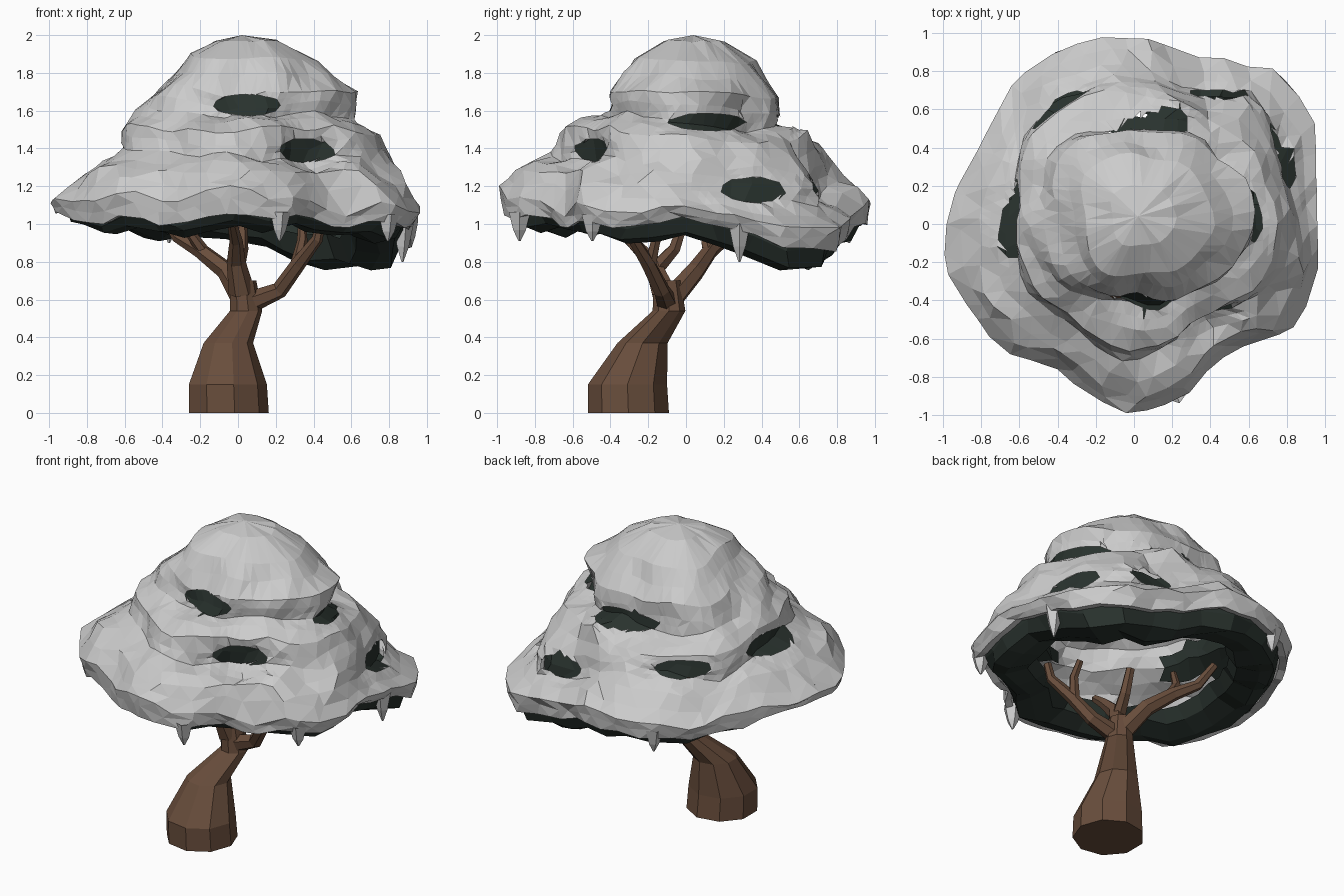
import bpy, bmesh, math, random
from mathutils import Vector, Matrix, noise

if "Cube" in bpy.data.objects:
    bpy.data.objects.remove(bpy.data.objects["Cube"])

random.seed(4)

def material(name, rgb):
    m = bpy.data.materials.new(name)
    m.diffuse_color = (*rgb, 1)
    m.use_nodes = True
    m.node_tree.nodes["Principled BSDF"].inputs["Base Color"].default_value = m.diffuse_color
    return m

BARK = material("bark", (0.14, 0.075, 0.045))
LEAF = material("dark_foliage", (0.022, 0.032, 0.027))

def finish(bm, name, mat=None):
    me = bpy.data.meshes.new(name)
    bm.to_mesh(me)
    bm.free()
    ob = bpy.data.objects.new(name, me)
    bpy.context.collection.objects.link(ob)
    if mat:
        me.materials.append(mat)
    return ob

def loft(bm, rings):
    """Bridge equal-length closed rings of points with quads."""
    vs = [[bm.verts.new(p) for p in ring] for ring in rings]
    n = len(vs[0])
    for a, b in zip(vs, vs[1:]):
        for i in range(n):
            j = (i + 1) % n
            bm.faces.new((a[i], a[j], b[j], b[i]))
    return vs

def tube(name, path, sides, flat=False):
    """Tapered tube through (x, y, z, radius) points."""
    pts = [Vector(p[:3]) for p in path]
    rings = []
    for k, p in enumerate(path):
        d = (pts[min(k + 1, len(pts) - 1)] - pts[max(k - 1, 0)]).normalized()
        d = Vector((0, 0, 1)) if flat else d
        q = Vector((0, 0, 1)).rotation_difference(d)
        rings.append([pts[k] + q @ Vector((p[3] * math.cos(a), p[3] * math.sin(a), 0))
                      for a in (math.tau * i / sides for i in range(sides))])
    bm = bmesh.new()
    vs = loft(bm, rings)
    bm.faces.new(vs[0][::-1])
    bm.faces.new(vs[-1])
    return finish(bm, name, BARK)

# Trunk and branches
tube("trunk", [(-.055, -.305, 0, .218), (-.06, -.31, .15, .213), (-.055, -.23, .37, .135),
               (.04, -.09, .54, .088), (.025, -.1, .70, .072)], 9, True)
branches = {
    "branch_left": [(.03, -.08, .6, .065), (-.06, .05, .75, .052), (-.2, .13, .86, .042),
                    (-.32, .22, .93, .032), (-.4, .28, 1.07, .025)],
    "branch_left_fork": [(-.18, .12, .85, .035), (-.25, .1, .95, .028), (-.26, .06, 1.06, .02)],
    "branch_right": [(.05, -.1, .58, .06), (.22, -.13, .65, .045), (.32, -.2, .79, .04),
                     (.42, -.28, .92, .03), (.44, -.29, 1.02, .025)],
    "branch_right_fork": [(.31, -.19, .78, .035), (.34, -.16, .91, .028), (.34, -.1, 1.0, .022)],
    "branch_middle": [(.02, -.12, .64, .07), (-.01, -.18, .8, .05), (-.01, -.29, .91, .035),
                      (-.03, -.4, 1.0, .025)],
    "branch_middle_fork": [(-.01, -.16, .76, .045), (.02, -.06, .87, .035), (.02, -.01, 1.02, .028)],
}
for nm, path in branches.items():
    tube(nm, path, 6)

# Canopy profiles (radius, height) every 45 degrees, from rim to crown
PROFILES = [
    [(.91, 1.0), (.95, 1.08), (.86, 1.18), (.84, 1.31), (.77, 1.49), (.60, 1.55), (.62, 1.69), (.40, 1.87)],
    [(1.05, .85), (1.09, .95), (.90, 1.1), (.82, 1.26), (.70, 1.43), (.56, 1.51), (.56, 1.68), (.40, 1.85)],
    [(.97, 1.0), (.99, 1.1), (.83, 1.25), (.76, 1.37), (.67, 1.46), (.49, 1.51), (.50, 1.66), (.34, 1.87)],
    [(.90, 1.0), (.92, 1.1), (.80, 1.25), (.70, 1.30), (.69, 1.43), (.54, 1.51), (.50, 1.68), (.35, 1.86)],
    [(.95, 1.02), (.96, 1.1), (.80, 1.27), (.60, 1.39), (.62, 1.5), (.52, 1.61), (.40, 1.73), (.26, 1.9)],
    [(.92, 1.02), (.95, 1.15), (.82, 1.3), (.66, 1.38), (.62, 1.5), (.48, 1.58), (.42, 1.72), (.28, 1.88)],
    [(.96, 1.05), (.98, 1.16), (.90, 1.27), (.70, 1.36), (.66, 1.5), (.42, 1.58), (.38, 1.7), (.23, 1.88)],
    [(.90, 1.0), (.92, 1.08), (.84, 1.25), (.64, 1.33), (.65, 1.5), (.48, 1.58), (.47, 1.7), (.32, 1.88)],
]
# Plan outline radius every 15 degrees
OUTLINE = [.95, .97, 1.09, 1.13, .98, .92, .99, 1.0, .98, .95, .92, .94,
           .98, .99, .97, .94, .87, .92, .99, .95, .83, .89, 1.0, .99]
SEG = 46

def cyc(vals, a):
    f = (a / math.tau * len(vals)) % len(vals)
    i = int(f)
    t = f - i
    t = t * t * (3 - 2 * t)
    return vals[i % len(vals)] * (1 - t) + vals[(i + 1) % len(vals)] * t

def canopy(a, row):
    """Point on the canopy (radius, height) at angle a and profile row 0..7."""
    k = min(int(row), 6)
    t = row - k
    r, z = [cyc([p[k][c] * (1 - t) + p[k + 1][c] * t for p in PROFILES], a) for c in (0, 1)]
    w = max(0, min(1, (6 - row) / 4))
    r *= 1 + w * (cyc(OUTLINE, a) / cyc([p[1][0] for p in PROFILES], a) - 1)
    p = Vector((r * math.cos(a), r * math.sin(a), z))
    r += .06 * noise.noise(p * 4.5) * min(1, .3 + row / 3)
    z += .075 * noise.noise(p * 4.5 + Vector((7, 3, 1))) * min(1, (8 - row) / 4)
    return r, z

JIT = [[random.uniform(-.3, .3) for _ in range(SEG)] for _ in range(15)]

def canopy_rings(scale=1.0, dz=0.0):
    rings = []
    for k in range(15):
        ring = []
        for i in range(SEG):
            a = math.tau * (i + .5 * (k % 2) + JIT[k][i]) / SEG
            r, z = canopy(a, k / 2)
            ring.append((r * scale * math.cos(a), r * scale * math.sin(a), z + dz))
        rings.append(ring)
    return rings

# Gaps in the snow: angle, height, half width, half height
GAPS = [(277, 1.63, .18, .055), (306, 1.39, .17, .06), (12, 1.54, .23, .045), (25, 1.18, .18, .065),
        (178, 1.38, .22, .055), (82, 1.53, .22, .045), (124, 1.36, .18, .05), (57, 1.18, .13, .06)]

def nearest_gap(c):
    """Scaled distance to the nearest gap, with the angle and height offset from it."""
    best = (9, 0, 0)
    for deg, z, w, h in GAPS:
        da = (math.atan2(c.y, c.x) - math.radians(deg) + math.pi) % math.tau - math.pi
        best = min(best, (math.hypot(da * math.hypot(c.x, c.y) / w, (c.z - z) / h), da, c.z - z))
    return best

def face_gap(f):
    return nearest_gap(f.calc_center_median())[0]

# Snow cap with a rolled lip and closed crown, cut open at the gaps
rings = canopy_rings()
lip = [(x * .95, y * .95, z + .01) for x, y, z in rings[0]]
bm = bmesh.new()
vs = loft(bm, [lip] + rings)
mid = []
half = SEG // 2
for i in range(half):
    p = (vs[-1][2 * i].co + vs[-1][2 * i + 1].co) / 2
    mid.append(bm.verts.new(((p.x - .03) * .5 + .03, (p.y - .04) * .5 + .04, 1.968 + random.uniform(-.008, .008))))
top = bm.verts.new((.02, .04, 2.0))
for i in range(half):
    j = (i + 1) % half
    a, b, c = vs[-1][2 * i], vs[-1][2 * i + 1], vs[-1][(2 * i + 2) % SEG]
    bm.faces.new((a, b, mid[i]))
    bm.faces.new((b, c, mid[j], mid[i]))
    bm.faces.new((mid[i], mid[j], top))
near = {e for f in bm.faces if face_gap(f) < 1.7 for e in f.edges}
bmesh.ops.subdivide_edges(bm, edges=list(near), cuts=1, use_grid_fill=True)
bmesh.ops.triangulate(bm, faces=bm.faces)
bmesh.ops.delete(bm, geom=[f for f in bm.faces if face_gap(f) < 1], context='FACES')
for v in bm.verts:                       # even out the edge of each gap
    d, da, dz = nearest_gap(v.co)
    if .5 < d < 1.5 and v.is_boundary:
        s = (1 / d - 1) * .8
        v.co = Matrix.Rotation(da * s, 3, 'Z') @ v.co + Vector((0, 0, dz * s))
finish(bm, "snow_cap")

# Dark foliage showing through the gaps
bm = bmesh.new()
loft(bm, canopy_rings(.95, -.015))
bmesh.ops.delete(bm, geom=[f for f in bm.faces if face_gap(f) > 1.9], context='FACES')
finish(bm, "foliage_in_gaps", LEAF)

# Dark foliage skirt under the rim, open in the middle and deepest at the back right
rings = []
for scale, drop in [(.965, -.08), (.95, .0), (.91, .04), (.82, .06), (.68, .02), (.62, -.06)]:
    ring = []
    for i in range(32):
        a = math.tau * (i + random.uniform(-.2, .2)) / 32
        r, z = canopy(a, 0)
        s = scale + random.uniform(-.012, .012)
        d = drop + (.05 * max(0, math.cos(a - .8)) if drop > 0 else 0)
        ring.append((r * s * math.cos(a), r * s * math.sin(a), z - d + random.uniform(-.01, .01)))
    rings.append(ring[::-1])
bm = bmesh.new()
loft(bm, rings)
finish(bm, "foliage_skirt", LEAF)

# Snow drips hanging from the rim: angle, tip height
for n, (deg, tip) in enumerate([(18, .8), (284, .91), (328, .91), (113, .9)]):
    a = math.radians(deg)
    r, z = canopy(a, 0)
    bm = bmesh.new()
    loft(bm, [[(r * .965 * math.cos(a) + w * math.cos(b), r * .965 * math.sin(a) + w * math.sin(b), h)
               for b in (math.tau * i / 5 for i in range(5))]
              for w, h in [(.06, z + .04), (.035, z * .5 + tip * .5), (.006, tip)]])
    finish(bm, f"snow_drip_{n + 1}")
